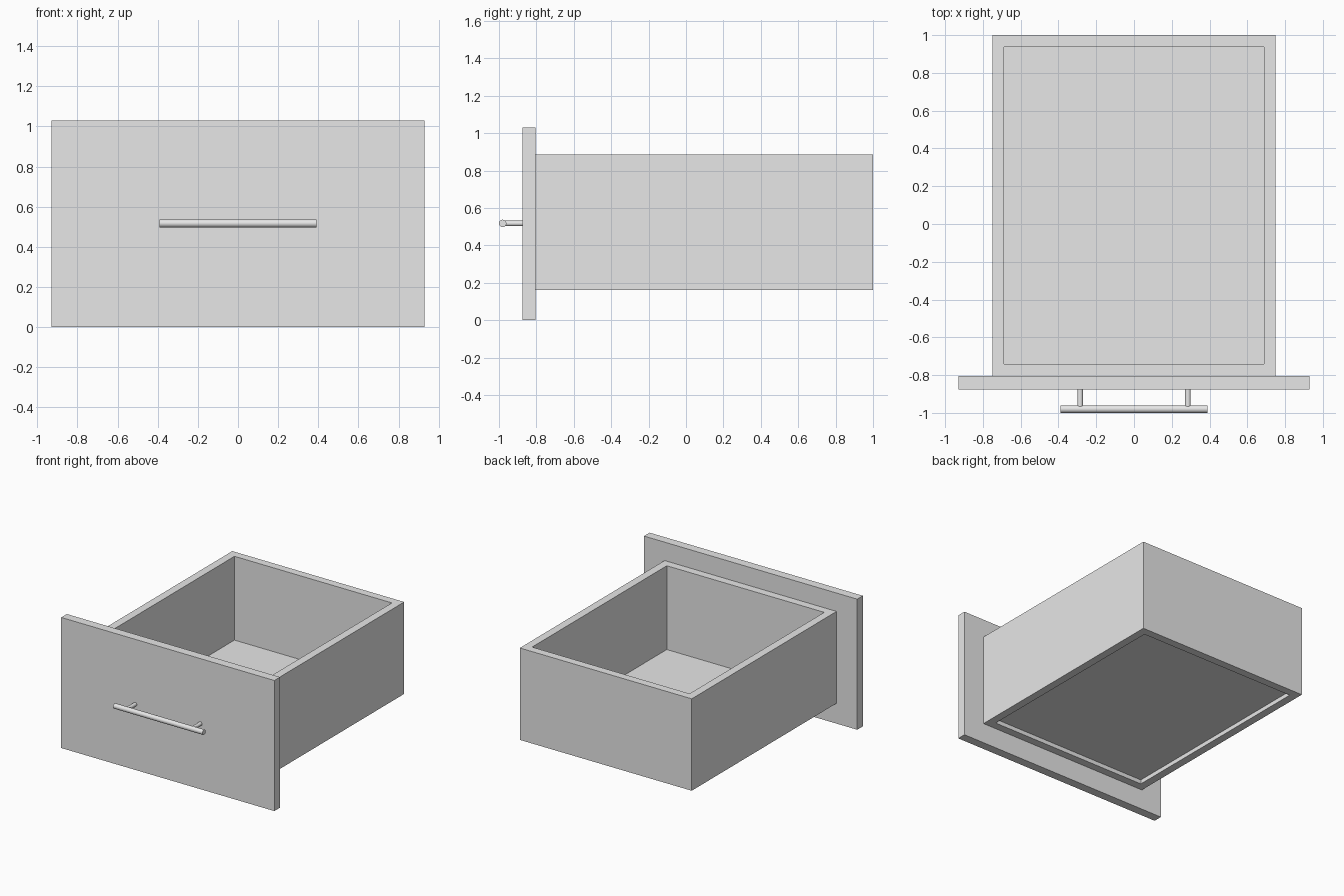
import bpy
import bmesh
from math import pi
from mathutils import Matrix, Vector

cube = bpy.data.objects.get("Cube")
if cube:
    bpy.data.objects.remove(cube, do_unlink=True)

grey = bpy.data.materials.new("plain_grey")
grey.use_nodes = True
grey.diffuse_color = (0.8, 0.8, 0.8, 1)
grey.node_tree.nodes["Principled BSDF"].inputs["Base Color"].default_value = grey.diffuse_color


def finish(name, bm):
    mesh = bpy.data.meshes.new(name)
    bmesh.ops.recalc_face_normals(bm, faces=bm.faces)
    bm.to_mesh(mesh)
    bm.free()
    obj = bpy.data.objects.new(name, mesh)
    bpy.context.collection.objects.link(obj)
    mesh.materials.append(grey)
    return obj


def box(name, low, high):
    low, high = Vector(low), Vector(high)
    bm = bmesh.new()
    matrix = Matrix.Translation((low + high) / 2) @ Matrix.Diagonal((*(high - low), 1))
    bmesh.ops.create_cube(bm, size=1, matrix=matrix)
    return finish(name, bm)


def rod(name, centre, radius, length, axis):
    bm = bmesh.new()
    matrix = Matrix.Translation(centre) @ Matrix.Rotation(pi / 2, 4, axis)
    bmesh.ops.create_cone(bm, cap_ends=True, segments=32, radius1=radius,
                          radius2=radius, depth=length, matrix=matrix)
    obj = finish(name, bm)
    bpy.ops.object.select_all(action="DESELECT")
    obj.select_set(True)
    bpy.context.view_layer.objects.active = obj
    bpy.ops.object.shade_smooth_by_angle()


# Drawer walls: an open rectangular frame
half_width, front, back, wall = 0.75, -0.805, 1.0, 0.063
bottom, top = 0.16, 0.885
bm = bmesh.new()


def ring(inset, z):
    x, y0, y1 = half_width - inset, front + inset, back - inset
    return [bm.verts.new((px, py, z)) for px, py in ((-x, y0), (x, y0), (x, y1), (-x, y1))]


loops = [ring(0, bottom), ring(0, top), ring(wall, top), ring(wall, bottom)]
for a, b in zip(loops, loops[1:] + loops[:1]):
    for i in range(4):
        j = (i + 1) % 4
        bm.faces.new((a[i], a[j], b[j], b[i]))
finish("drawer_walls", bm)

# Recessed floor panel
inner = half_width - wall
box("drawer_floor", (-inner, front + wall, 0.193), (inner, back - wall, 0.224))

# Front panel, overhanging the box
box("front_panel", (-0.93, -0.875, 0), (0.93, front, 1.03))

# Bar handle on two posts
rod("handle_bar", (0, -0.98, 0.517), 0.02, 0.78, "Y")
for side, x in (("right", -0.285), ("left", 0.285)):
    rod("handle_post_" + side, (x, -0.925, 0.517), 0.015, 0.1, "X")
